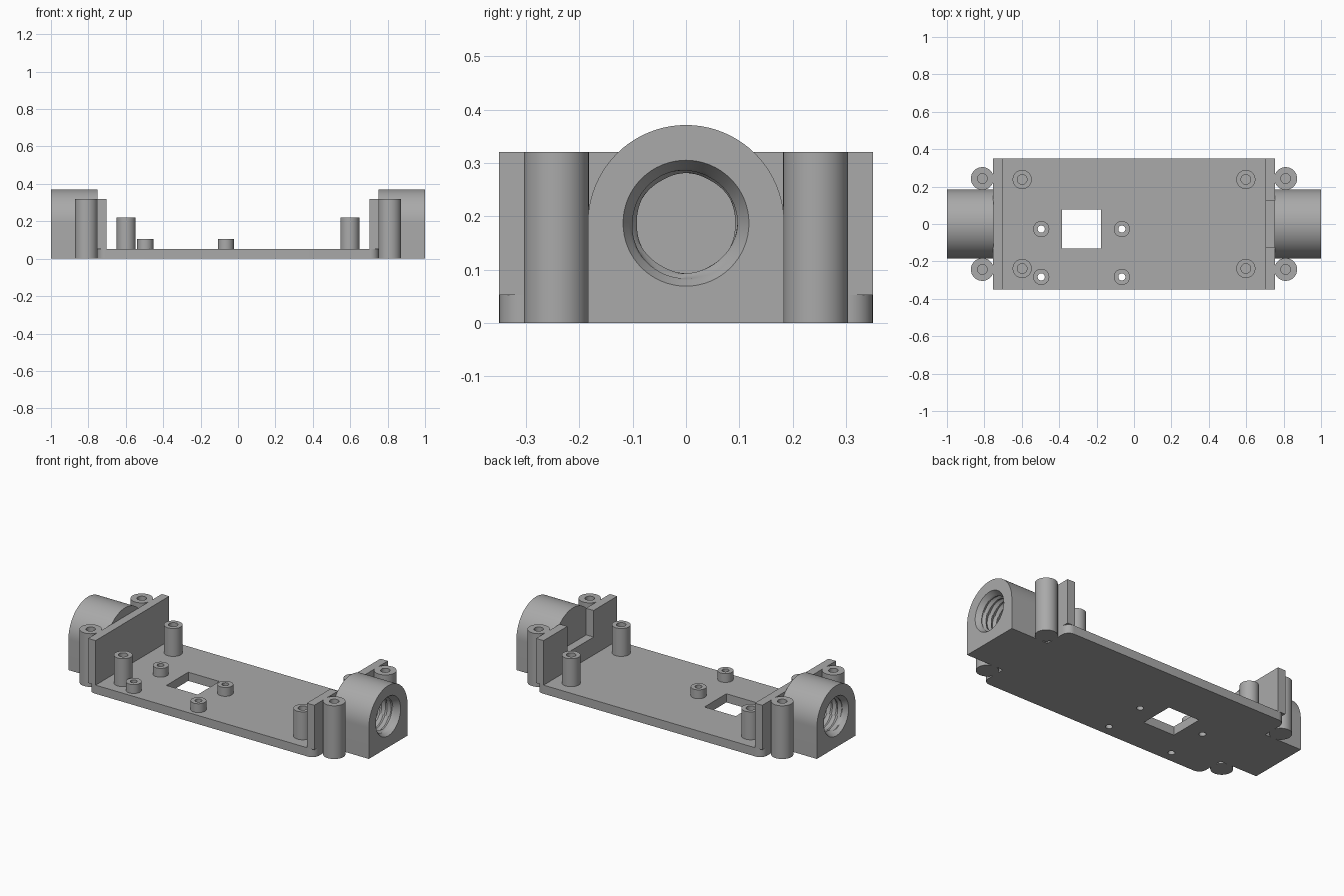
import bpy, bmesh
from math import sin, cos, pi, tau

if "Cube" in bpy.data.objects:
    bpy.data.objects.remove(bpy.data.objects["Cube"], do_unlink=True)

grey = bpy.data.materials.new("plain grey")
grey.use_nodes = True
GREY = (0.4, 0.4, 0.4, 1)
grey.diffuse_color = GREY
grey.node_tree.nodes["Principled BSDF"].inputs["Base Color"].default_value = GREY

PLATE_X, PLATE_Y, PLATE_TOP = 0.753, 0.35, 0.052
WALL_IN, WALL_TOP = 0.703, 0.32
BOSS_R, BORE_Z = 0.184, 0.187


def finish(name, bm):
    bmesh.ops.recalc_face_normals(bm, faces=bm.faces)
    mesh = bpy.data.meshes.new(name)
    bm.to_mesh(mesh)
    bm.free()
    mesh.materials.append(grey)
    obj = bpy.data.objects.new(name, mesh)
    bpy.context.collection.objects.link(obj)
    return obj


def select(obj):
    bpy.ops.object.select_all(action='DESELECT')
    obj.select_set(True)
    bpy.context.view_layer.objects.active = obj


def smooth(obj):
    select(obj)
    bpy.ops.object.shade_smooth_by_angle(angle=0.5)


def cut(obj, cutter):
    mod = obj.modifiers.new("cut", 'BOOLEAN')
    mod.operation, mod.solver, mod.object = 'DIFFERENCE', 'EXACT', cutter
    select(obj)
    bpy.ops.object.modifier_apply(modifier=mod.name)
    bpy.data.objects.remove(cutter, do_unlink=True)


def box(name, x0, x1, y0, y1, z0, z1, corner=0):
    bm = bmesh.new()
    bmesh.ops.create_cube(bm, size=1)
    for v in bm.verts:
        v.co = (x1 if v.co.x > 0 else x0, y1 if v.co.y > 0 else y0, z1 if v.co.z > 0 else z0)
    if corner:
        upright = [e for e in bm.edges if abs(e.verts[0].co.z - e.verts[1].co.z) > 0.01]
        bmesh.ops.bevel(bm, geom=upright, offset=corner, segments=10, profile=0.5, affect='EDGES')
    return finish(name, bm)


def prism(name, outline, x0, x1):
    """Extrude a (y, z) outline along x."""
    bm = bmesh.new()
    face = bm.faces.new([bm.verts.new((x0, y, z)) for y, z in outline])
    ext = bmesh.ops.extrude_face_region(bm, geom=[face])["geom"]
    bmesh.ops.translate(bm, vec=(x1 - x0, 0, 0),
                        verts=[g for g in ext if isinstance(g, bmesh.types.BMVert)])
    return finish(name, bm)


def skin(name, rings, closed=False):
    """Join rings of points; cap the ends or close the loop."""
    bm = bmesh.new()
    loops = [[bm.verts.new(p) for p in ring] for ring in rings]
    pairs = list(zip(loops, loops[1:]))
    if closed:
        pairs.append((loops[-1], loops[0]))
    else:
        bm.faces.new(loops[0])
        bm.faces.new(loops[-1])
    n = len(loops[0])
    for a, b in pairs:
        for i in range(n):
            j = (i + 1) % n
            bm.faces.new((a[i], a[j], b[j], b[i]))
    return finish(name, bm)


def post(name, x, y, z0, z1, radius, hole=0, floor=None):
    """Round post with a blind hole, a through hole or none."""
    profile = [(radius, z0), (radius, z1)]
    if hole and floor is None:
        profile += [(hole, z1), (hole, z0)]
    elif hole:
        profile += [(hole, z1), (hole, floor)]
    rings = [[(x + r * cos(tau * i / 48), y + r * sin(tau * i / 48), z) for i in range(48)]
             for r, z in profile]
    obj = skin(name, rings, closed=bool(hole) and floor is None)
    smooth(obj)
    return obj


def threaded_bore(side):
    """Cutter with a chamfered mouth and a helical thread."""
    pitch, step, n = 0.036, 0.006, 64
    rings = []
    for k in range(-1, 36):
        depth = k * step
        ring = []
        for i in range(n):
            phase = (depth / pitch + i / n) % 1
            thread = 0.092 + 0.013 * (1 - abs(2 * phase - 1))
            r = max(thread, 0.118 - 0.6 * depth)
            a = tau * i / n
            ring.append((side * (1 - depth), r * cos(a), BORE_Z + r * sin(a)))
        rings.append(ring)
    obj = skin("bore_cutter", rings)
    obj.hide_render = True
    return obj


# Base plate with square window and screw holes
small_posts = [(x, y) for x in (-0.496, -0.065) for y in (-0.027, -0.283)]
plate = box("base_plate", -PLATE_X, PLATE_X, -PLATE_Y, PLATE_Y, 0, PLATE_TOP, 0.045)
cut(plate, box("window_cutter", -0.385, -0.177, -0.131, 0.077, -0.1, 0.2))
for x, y in small_posts:
    cut(plate, post("hole_cutter", x, y, -0.1, 0.2, 0.019))
smooth(plate)

# Short standoffs with through holes
for x, y in small_posts:
    post("short_standoff", x, y, PLATE_TOP, 0.105, 0.043, 0.019)

# Tall standoffs and outer screw columns with blind holes
for sx in (-1, 1):
    for sy in (-1, 1):
        post("tall_standoff", sx * 0.598, sy * 0.238, PLATE_TOP, 0.22, 0.051, 0.026, 0.08)
        post("screw_column", sx * 0.811, sy * 0.243, 0, WALL_TOP, 0.061, 0.026, 0.1)

# End walls, one of them notched
left, right = -PLATE_Y, PLATE_Y
plain = [(left, PLATE_TOP), (right, PLATE_TOP), (right, WALL_TOP), (left, WALL_TOP)]
notch = [(0.125, WALL_TOP), (0.125, 0.16), (-0.125, 0.16), (-0.125, WALL_TOP)]
prism("plain_end_wall", plain, -PLATE_X, -WALL_IN)
prism("notched_end_wall", plain[:3] + notch + plain[3:], WALL_IN, PLATE_X)

# Arched end bosses with threaded sockets
arch = [(-BOSS_R, 0), (BOSS_R, 0)]
arch += [(BOSS_R * cos(pi * i / 40), BORE_Z + BOSS_R * sin(pi * i / 40)) for i in range(41)]
for side in (-1, 1):
    boss = prism("threaded_boss", arch, side * 0.752, side)
    cut(boss, threaded_bore(side))
    smooth(boss)
